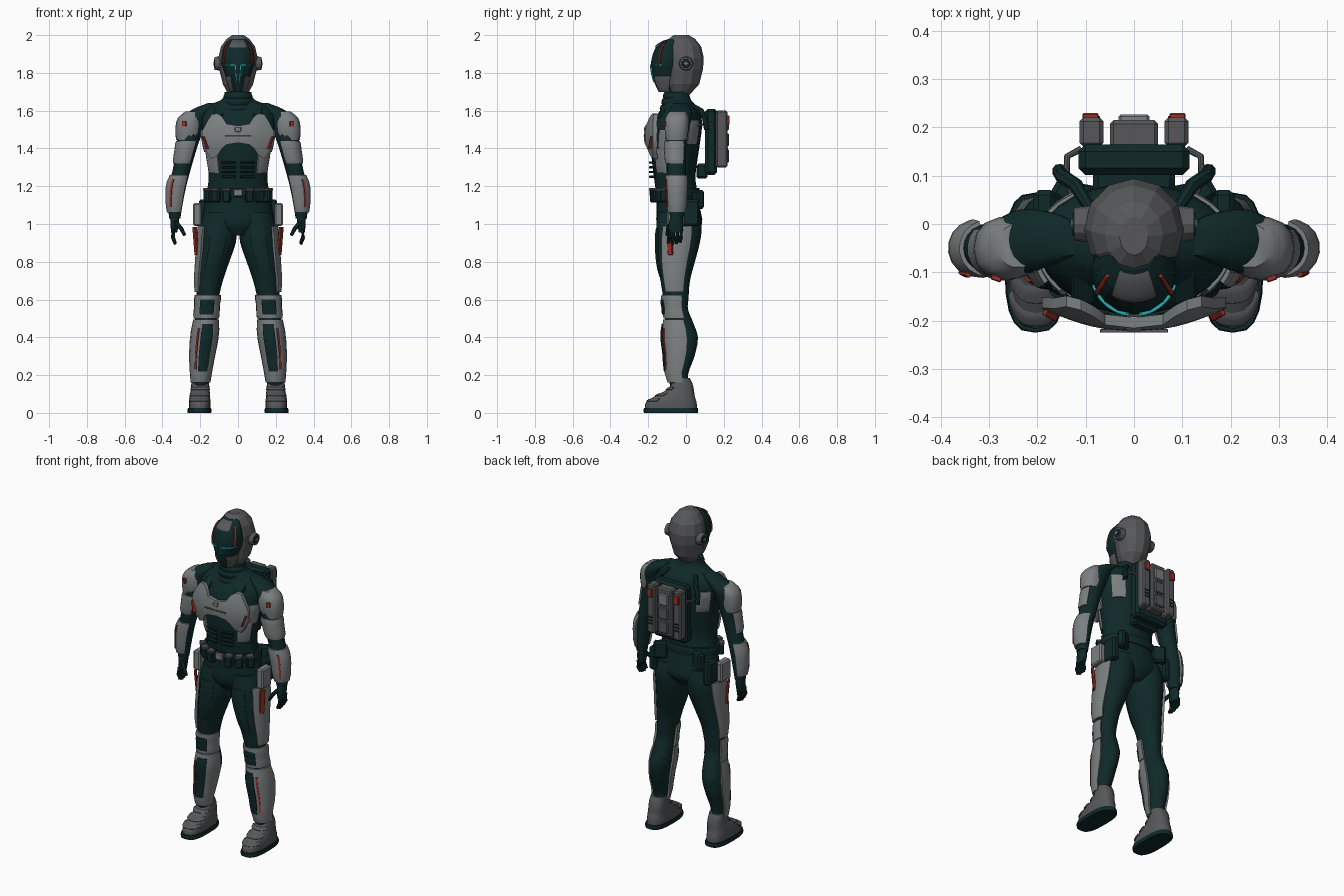
import bpy, bmesh
from math import sin, cos, radians, copysign
from mathutils import Matrix, Euler, Vector

if "Cube" in bpy.data.objects:
    bpy.data.objects.remove(bpy.data.objects["Cube"], do_unlink=True)


def material(name, r, g, b):
    m = bpy.data.materials.new(name)
    m.use_nodes = True
    m.diffuse_color = (r, g, b, 1)
    shader = next(n for n in m.node_tree.nodes if n.type == 'BSDF_PRINCIPLED')
    shader.inputs["Base Color"].default_value = (r, g, b, 1)
    shader.inputs["Roughness"].default_value = .6
    return m


SUIT = material("dark teal suit", .005, .022, .022)
ARMOR = material("light grey armor", .2, .215, .22)
SHELL = material("dark grey shell", .095, .097, .102)
RED = material("red accent", .33, .03, .02)
CYAN = material("cyan glow line", .02, .42, .42)


def finish(name, bm, mat, smooth=True):
    bmesh.ops.recalc_face_normals(bm, faces=bm.faces[:])
    for f in bm.faces:
        f.smooth = smooth
    for e in bm.edges:
        e.smooth = e.calc_face_angle(0) < radians(40)
    mesh = bpy.data.meshes.new(name)
    bm.to_mesh(mesh)
    bm.free()
    mesh.materials.append(mat)
    obj = bpy.data.objects.new(name, mesh)
    bpy.context.collection.objects.link(obj)
    return obj


def bridge(name, loops, mat, smooth=True):
    """Join closed loops of equal length into a capped solid."""
    bm = bmesh.new()
    rings = [[bm.verts.new(p) for p in loop] for loop in loops]
    for a, b in zip(rings, rings[1:]):
        for i in range(len(a)):
            bm.faces.new((a[i], a[i - 1], b[i - 1], b[i]))
    bm.faces.new(rings[0])
    bm.faces.new(rings[-1])
    return finish(name, bm, mat, smooth)


def sample(rows, z):
    """Smoothly interpolate (z, cx, cy, rx, ry) rows at a height."""
    last = len(rows) - 1
    i = max((k for k in range(last) if rows[k][0] <= z), default=0)

    def slope(k):
        a, b = rows[max(k - 1, 0)], rows[min(k + 1, last)]
        return [(q - p) / (b[0] - a[0]) for p, q in zip(a, b)]
    lo, hi = rows[i], rows[i + 1]
    h = hi[0] - lo[0]
    t = (z - lo[0]) / h
    u = t * t * (3 - 2 * t)
    v, w = h * t * (1 - t) ** 2, h * t * t * (t - 1)
    return [p + (q - p) * u + v * m + w * n
            for p, q, m, n in zip(lo, hi, slope(i), slope(i + 1))]


def arc(row, angles, grow=0, square=1, side=1):
    z, cx, cy, rx, ry = row
    pts = []
    for a in angles:
        c, s = cos(radians(a)), sin(radians(a))
        pts.append((side * (cx + (rx + grow) * copysign(abs(c) ** square, c)),
                    cy + (ry + grow) * copysign(abs(s) ** square, s), z))
    return pts


def loft(name, rows, mat, n=20, steps=3, square=1, side=1, smooth=True):
    angles = [360 * i / n for i in range(n)]
    heights = [a[0] + (b[0] - a[0]) * k / steps
               for a, b in zip(rows, rows[1:]) for k in range(steps)] + [rows[-1][0]]
    return bridge(name, [arc(sample(rows, z), angles, 0, square, side) for z in heights], mat, smooth)


def shell(name, rows, low, high, start, end, mat, lift=.01, thick=.016, side=1, square=1):
    """A curved plate that follows part of a lofted surface."""
    n, levels = 10, 6
    angles = [start + (end - start) * i / n for i in range(n + 1)]
    loops = []
    for k in range(levels + 1):
        row = sample(rows, low + (high - low) * k / levels)
        ease = -.004 if k in (0, levels) and thick > .01 else 0
        loops.append(arc(row, angles, lift + ease, square, side)
                     + arc(row, angles[::-1], lift - thick, square, side))
    return bridge(name, loops, mat)


def box(name, at, size, mat, bevel=.005, turn=(0, 0, 0), side=1):
    bm = bmesh.new()
    bmesh.ops.create_cube(bm, size=1, matrix=Matrix.Diagonal((*size, 1)))
    bmesh.ops.bevel(bm, geom=bm.edges[:], offset=bevel, segments=1, affect='EDGES')
    rx, ry, rz = (radians(a) for a in turn)
    spin = Euler((rx, side * ry, side * rz)).to_matrix().to_4x4()
    bm.transform(Matrix.Translation((side * at[0], at[1], at[2])) @ spin)
    return finish(name, bm, mat, False)


def disc(name, at, radius, depth, mat, side=1):
    bm = bmesh.new()
    bmesh.ops.create_cone(bm, cap_ends=True, segments=12, radius1=radius, radius2=radius * .9, depth=depth)
    bm.transform(Matrix.Translation((side * at[0], at[1], at[2])) @ Matrix.Rotation(side * radians(90), 4, 'Y'))
    return finish(name, bm, mat, False)


def tube(name, points, radius, mat, side=1):
    """A round limb along a path, tapered at the tip."""
    path = [Vector((side * x, y, z)) for x, y, z in points]
    loops = []
    for i, p in enumerate(path):
        axis = (path[min(i + 1, len(path) - 1)] - path[max(i - 1, 0)]).normalized()
        frame = axis.to_track_quat('Z', 'Y')
        r = radius * (.75 if i == len(path) - 1 else 1)
        loops.append([p + frame @ Vector((r * cos(radians(a)), r * sin(radians(a)), 0))
                      for a in range(0, 360, 45)])
    return bridge(name, loops, mat)


def both(make, name, *args, **kw):
    for side, label in ((1, "left"), (-1, "right")):
        make(f"{label}_{name}", *args, side=side, **kw)


# Body surfaces as (z, centre x, centre y, half width, half depth)
torso = [(.94, 0, -.04, .07, .08), (1, 0, -.035, .18, .12), (1.08, 0, -.04, .18, .115),
         (1.17, 0, -.05, .165, .11), (1.25, 0, -.06, .155, .11), (1.35, 0, -.06, .168, .122),
         (1.45, 0, -.055, .185, .132), (1.53, 0, -.045, .2, .13), (1.59, 0, -.035, .195, .11),
         (1.63, 0, -.035, .15, .085), (1.66, 0, -.045, .085, .07), (1.7, 0, -.05, .07, .065)]
leg = [(.12, .2, -.03, .043, .045), (.2, .197, -.045, .045, .055), (.3, .19, -.03, .056, .075),
       (.4, .178, -.027, .063, .09), (.48, .17, -.038, .06, .075), (.55, .165, -.05, .056, .06),
       (.6, .162, -.053, .058, .066), (.7, .15, -.057, .07, .078), (.8, .13, -.053, .084, .1),
       (.9, .11, -.043, .098, .116), (.98, .105, -.037, .1, .12), (1.06, .09, -.04, .09, .11)]
arm = [(1.03, .335, -.05, .03, .034), (1.1, .332, -.05, .038, .042), (1.2, .322, -.05, .048, .048),
       (1.28, .3, -.05, .047, .049), (1.4, .272, -.052, .054, .055), (1.5, .25, -.047, .066, .062),
       (1.57, .225, -.035, .062, .066), (1.61, .18, -.03, .055, .055), (1.64, .13, -.03, .03, .035)]
loft("torso", torso, SUIT, n=28)
both(loft, "leg", leg, SUIT)
both(loft, "arm", arm, SUIT)
for i, z in enumerate((1.6, 1.635, 1.665)):
    w = .093 - i * .008
    loft(f"collar_fold_{i}", [(z - .01, 0, -.053, w - .008, w - .015), (z + .01, 0, -.053, w, w - .007),
                              (z + .03, 0, -.055, w - .012, w - .016)], SUIT)

# Helmet and visor
helmet = [(1.685, 0, -.03, .05, .05), (1.74, 0, -.02, .08, .09), (1.82, 0, -.012, .1, .102),
          (1.88, 0, -.01, .104, .104), (1.94, 0, -.015, .09, .095), (1.98, 0, -.022, .06, .07),
          (2, 0, -.025, .03, .04)]
visor = [(1.7, 0, -.1, .035, .045), (1.76, 0, -.1, .055, .072), (1.84, 0, -.098, .086, .088),
         (1.9, 0, -.095, .085, .08), (1.95, 0, -.085, .07, .062), (1.98, 0, -.06, .045, .035)]
loft("helmet", helmet, SHELL, n=12, steps=1, smooth=False)
loft("visor", visor, SUIT, n=16, steps=2, smooth=False)
shell("brow_panel", visor, 1.935, 1.975, -125, -55, SHELL, lift=.008)
both(shell, "visor_line", visor, 1.838, 1.845, -80, -18, CYAN, lift=.005, thick=.008)
both(shell, "visor_drop_line", visor, 1.75, 1.84, -83, -80, CYAN, lift=.005, thick=.008)
both(shell, "jaw_guard", visor, 1.7, 1.78, -55, 10, SHELL, lift=.008)
both(shell, "temple_line", visor, 1.85, 1.96, -34, -28, RED, lift=.005, thick=.008)
both(disc, "ear_cap", (.108, 0, 1.85), .038, .032, SHELL)
both(disc, "ear_ring", (.124, 0, 1.85), .026, .006, SUIT)
both(disc, "ear_core", (.127, 0, 1.85), .011, .006, ARMOR)


# Chest plate, built from columns of (x, top, bottom)
def chest_y(x, z):
    return 1.3 * x * x + 1.8 * (z - 1.46) ** 2 - .222


half = [(0, 1.52, 1.43), (.06, 1.53, 1.42), (.085, 1.57, 1.4), (.11, 1.585, 1.36),
        (.14, 1.58, 1.345), (.165, 1.54, 1.38), (.19, 1.49, 1.43)]
loops = []
for x, top, low in [(-x, t, b) for x, t, b in half[:0:-1]] + half:
    zs = [low + (top - low) * k / 5 for k in range(6)]
    loops.append([(x, chest_y(x, z), z) for z in zs] + [(x, chest_y(x, z) + .022, z) for z in zs[::-1]])
bridge("chest_plate", loops, ARMOR)
box("sternum_clasp", (0, -.21, 1.5), (.035, .025, .03), ARMOR)
box("chest_seam", (0, -.221, 1.465), (.14, .008, .006), SHELL, .001)
both(box, "chest_accent", (.172, -.186, 1.43), (.01, .02, .07), RED, .002, (0, 20, 30))
both(shell, "waist_plate", torso, 1.27, 1.4, -52, -20, ARMOR)
both(shell, "rib_plate", torso, 1.38, 1.5, -40, -5, ARMOR)
both(shell, "shoulder_blade_plate", torso, 1.42, 1.55, 28, 56, ARMOR)
for i in range(4):
    both(box, f"abdomen_rib_{i}", (.05, -.177, 1.25 + i * .025), (.075, .025, .012), SUIT, .003, (0, 0, 12))
both(box, "collar_strap", (.105, -.125, 1.585), (.05, .09, .02), SUIT, .005, (35, 0, 0))

# Arms: pauldron, arm plates, bracer and hand
pad = [(1.445, .268, -.05, .06, .056), (1.5, .262, -.05, .07, .064), (1.56, .255, -.048, .064, .062),
       (1.595, .24, -.045, .04, .045)]
both(loft, "shoulder_pad", pad, ARMOR, n=14, square=.85)
both(box, "shoulder_accent", (.285, -.112, 1.53), (.022, .012, .03), RED, .002, (0, 0, 20))
both(shell, "upper_arm_plate", arm, 1.32, 1.44, -130, 40, ARMOR)
both(shell, "bracer", arm, 1.06, 1.26, -135, 75, ARMOR, lift=.013)
both(shell, "bracer_accent", arm, 1.09, 1.235, -66, -56, RED, lift=.018, thick=.009)
both(loft, "palm", [(.955, .338, -.055, .016, .036), (1, .336, -.053, .022, .038),
                    (1.05, .335, -.05, .024, .03)], SUIT, n=12)
for i in range(4):
    y = -.083 + i * .02
    tip = .89 + abs(i - 1.3) * .008
    both(tube, f"finger_{i}", [(.34, y, .97), (.345, y - .004, .93), (.332, y - .008, tip)], .011, SUIT)
both(tube, "thumb", [(.33, -.075, 1.01), (.3, -.095, .975), (.282, -.1, .94)], .012, SUIT)

# Belt, pouches and thigh gear
loft("belt", [(1.14, 0, -.05, .178, .122), (1.165, 0, -.05, .18, .124), (1.19, 0, -.05, .176, .121)], SUIT, n=28)
box("buckle", (0, -.182, 1.165), (.05, .02, .04), ARMOR)
for i, (x, y, turn) in enumerate(((.06, -.172, 10), (.115, -.152, 28), (.16, -.11, 55))):
    both(box, f"belt_pouch_{i}", (x, y, 1.15), (.042, .035, .07), SUIT, .006, (0, 0, turn))
    both(box, f"pouch_flap_{i}", (x, y - .002, 1.182), (.044, .037, .016), SHELL, .004, (0, 0, turn))
both(box, "rear_pouch", (.13, .06, 1.13), (.08, .045, .1), SUIT, .01, (0, 0, 30))
both(box, "hip_pouch", (.185, .025, 1.06), (.045, .09, .14), SUIT, .01)
both(box, "thigh_box", (.215, -.055, 1.05), (.045, .09, .12), ARMOR, .008)
both(shell, "thigh_plate", leg, .64, .99, -42, 32, ARMOR, lift=.014)
both(box, "thigh_accent", (.224, -.085, .91), (.014, .03, .15), RED, .003, (0, 5, -30))
both(shell, "thigh_panel", leg, .72, .98, -115, -65, SUIT, lift=.006)

# Knees, shins and boots
both(shell, "knee_pad", leg, .5, .625, -185, 25, ARMOR, lift=.013)
both(shell, "knee_cap", leg, .52, .6, -120, -60, SUIT, lift=.02, thick=.02)
both(shell, "shin_guard", leg, .16, .495, -185, 20, ARMOR, lift=.013)
both(shell, "shin_panel", leg, .22, .47, -122, -76, SUIT, lift=.019)
both(shell, "shin_accent", leg, .23, .45, -66, -59, RED, lift=.018, thick=.009)
boot = [(.02, .203, -.08, .057, .138), (.055, .203, -.078, .057, .134), (.09, .202, -.058, .054, .104),
        (.12, .2, -.032, .05, .074), (.155, .2, -.022, .047, .056), (.185, .199, -.03, .044, .05)]
both(loft, "boot", boot, SHELL, n=16, square=.75)
both(loft, "sole", [(0, .204, -.08, .062, .143), (.012, .204, -.08, .064, .145),
                    (.026, .204, -.08, .061, .143)], SUIT, square=.7, steps=1)
for i, z in enumerate((.06, .09, .12)):
    both(shell, f"boot_band_{i}", boot, z, z + .016, -150, -30, SHELL, lift=.007, square=.75)

# Backpack
box("pack_board", (0, .133, 1.435), (.23, .064, .35), SUIT, .015)
box("pack_core", (0, .185, 1.45), (.1, .06, .29), SHELL, .008)
for i in range(3):
    box(f"pack_core_panel_{i}", (0, .218, 1.36 + i * .085), (.064, .018, .07), ARMOR if i == 2 else SHELL)
both(box, "pack_side_unit", (.088, .19, 1.45), (.05, .06, .3), SHELL, .008)
both(box, "pack_light", (.09, .222, 1.55), (.034, .016, .05), RED, .003)
for i in range(3):
    both(box, f"pack_vent_{i}", (.088, .22, 1.36 + i * .02), (.036, .006, .009), SUIT, .001)
both(tube, "pack_hose", [(.11, .155, 1.52), (.138, .14, 1.53), (.14, .1, 1.53), (.13, .06, 1.52)], .007, SHELL)
both(tube, "shoulder_hose", [(.155, .11, 1.5), (.15, .1, 1.56), (.12, .08, 1.6), (.09, .03, 1.63)], .015, SUIT)
box("pack_lumbar_pad", (0, .085, 1.28), (.17, .06, .08), SUIT, .012)
